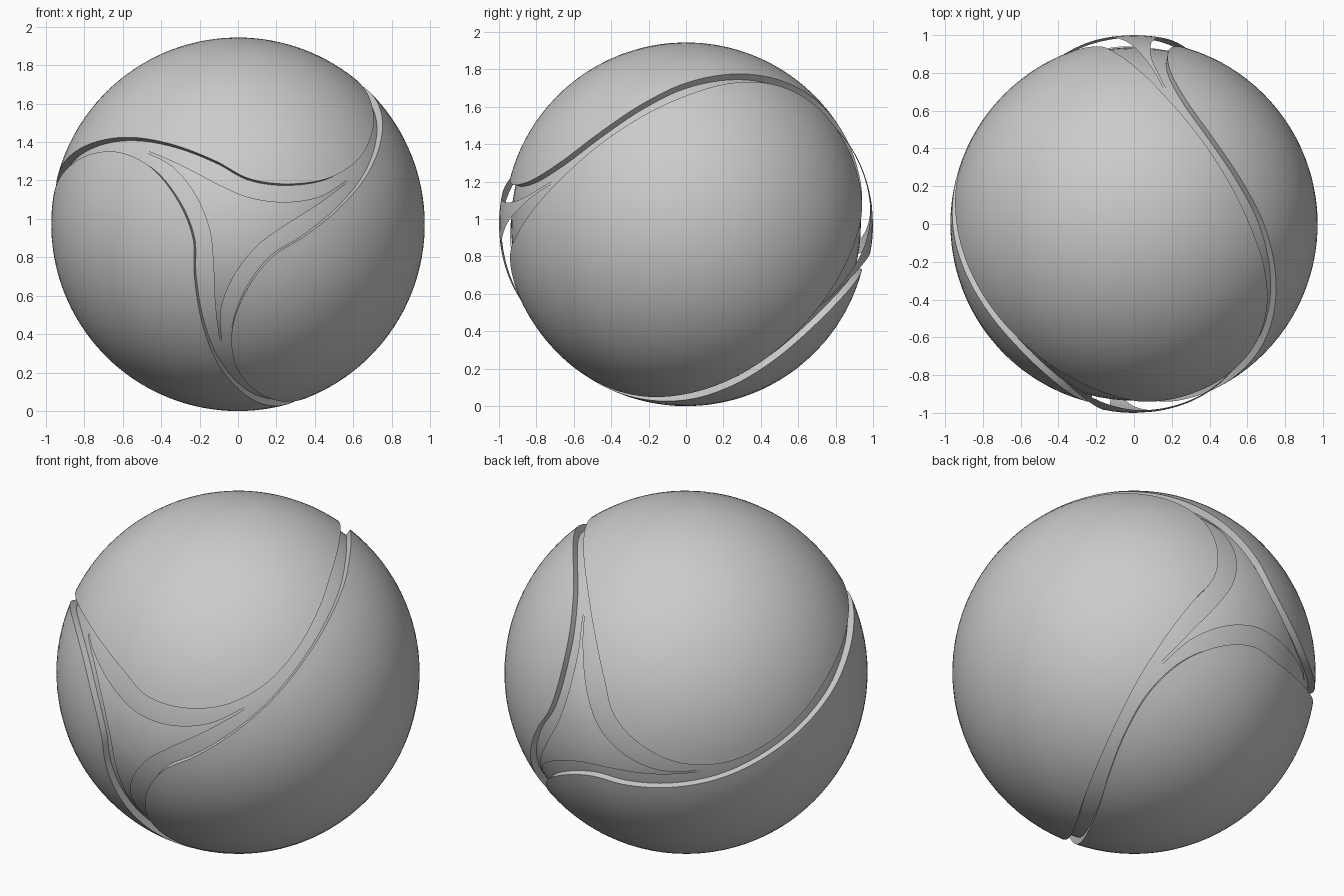
import bpy, bmesh
from math import sin, cos, radians, sqrt, pi
from mathutils import Vector, Matrix

if "Cube" in bpy.data.objects:
    bpy.data.objects.remove(bpy.data.objects["Cube"])

CENTRE = Vector((0, 0, 0.972))
R_PANEL, R_CORE = 0.972, 0.935


def direction(t, az):
    """Unit vector: t degrees from the front pole (-y), az around it."""
    t, az = radians(t), radians(az)
    return Vector((sin(t) * cos(az), -cos(t), sin(t) * sin(az)))


def spline(pts, steps, closed=False):
    """Catmull-Rom through the points."""
    n, out = len(pts), []
    get = (lambda i: pts[i % n]) if closed else (lambda i: pts[max(0, min(n - 1, i))])
    for i in range(n if closed else n - 1):
        a, b, c, d = (get(i + k) for k in (-1, 0, 1, 2))
        for s in range(steps):
            u = s / steps
            out.append(0.5 * (2 * b + (c - a) * u + (2 * a - 5 * b + 4 * c - d) * u ** 2
                              + (3 * b - a - 3 * c + d) * u ** 3))
    if not closed:
        out.append(pts[-1])
    return out


def make(name, bm, matrix):
    bmesh.ops.remove_doubles(bm, verts=bm.verts, dist=1e-5)
    for f in bm.faces:
        f.normal_update()
        if f.normal.dot(f.calc_center_median()) < -1e-4:
            f.normal_flip()
    bm.transform(Matrix.Translation(CENTRE) @ matrix)
    mesh = bpy.data.meshes.new(name)
    bm.to_mesh(mesh)
    bm.free()
    ob = bpy.data.objects.new(name, mesh)
    bpy.context.collection.objects.link(ob)
    bpy.context.view_layer.objects.active = ob
    ob.select_set(True)
    bpy.ops.object.shade_smooth_by_angle(angle=radians(35))
    ob.select_set(False)


def grid(bm, rows, closed=False):
    vs = [[bm.verts.new(p) for p in r] for r in rows]
    n = len(rows[0])
    for r0, r1 in zip(vs, vs[1:]):
        for j in range(n if closed else n - 1):
            k = (j + 1) % n
            bm.faces.new((r0[j], r0[k], r1[k], r1[j]))
    return vs


# inner ball, seen at the bottom of the grooves
bm = bmesh.new()
bmesh.ops.create_uvsphere(bm, u_segments=96, v_segments=48, radius=R_CORE)
make("inner_ball", bm, Matrix())

# three wave-edged panels
half = [(90, 51), (77, 43.5), (62.7, 35.5), (48.2, 28.8), (33.7, 26.9), (20.6, 37.9),
        (14.6, 76), (21.3, 110), (34.2, 130), (49.8, 142.4), (69.4, 154.2)]
loop = half + [(180 - t, 216 - az) for t, az in half]
edge = [p.normalized() for p in spline([direction(*p) for p in loop], 9, True)]
mid = direction(90, 108)
for i in range(3):
    bm = bmesh.new()
    rings = [[mid.slerp(p, k / 22) * R_PANEL for p in edge] for k in range(1, 23)]
    rings.append([p * 0.93 for p in edge])
    vs = grid(bm, rings, True)
    tip = bm.verts.new(mid * R_PANEL)
    for j in range(len(edge)):
        bm.faces.new((tip, vs[0][j - 1], vs[0][j]))
    make(f"panel_{i + 1}", bm, Matrix.Rotation(i * 2 * pi / 3, 4, 'Y'))

# raised three-armed straps at the front and back poles
side = [(0.615, 22.3), (0.45, 18.8), (0.27, 25.4), (0.152, 66.8),
        (0.221, 114), (0.432, 134), (0.615, 141)]


def flat(r, az):
    return Vector((r * cos(radians(az)), 0, r * sin(radians(az))))


def lift(p):
    d2 = p.x ** 2 + p.z ** 2
    return Vector((p.x, -(0.209 + sqrt(0.791 ** 2 - d2)), p.z))


curve = spline([flat(*p) for p in side], 8)
half_n = len(curve) // 2
upper = curve[half_n::-1]
lower = [Matrix.Rotation(2 * pi / 3, 3, 'Y') @ p for p in curve[half_n:]]


def strap(name, matrix):
    bm = bmesh.new()
    for i in range(3):
        turn = Matrix.Rotation(i * 2 * pi / 3, 3, 'Y')
        rows = []
        for k, (a, b) in enumerate(zip(upper, lower)):
            row = []
            for j in range(9):
                u = j / 8
                p = a.lerp(b, u)
                if k == 0:  # first row bends through the pole
                    p = a * (1 - 2 * u) if u < 0.5 else b * (2 * u - 1)
                row.append(lift(turn @ p))
            rows.append(row)
        grid(bm, rows)
    make(name, bm, matrix)


strap("front_strap", Matrix())
strap("back_strap", Matrix.Rotation(pi, 4, direction(90, 48)))
